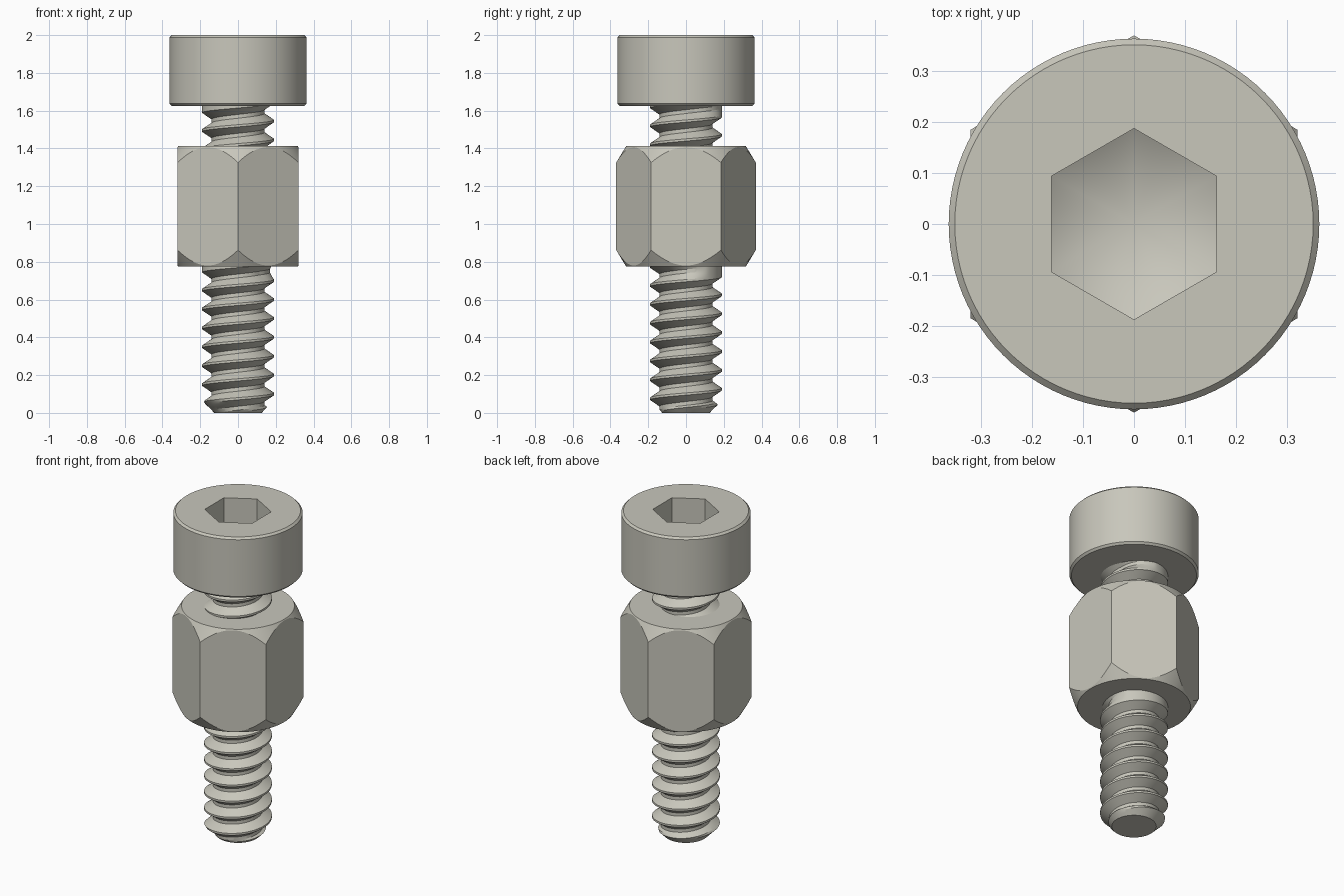
import bpy, bmesh, math

if "Cube" in bpy.data.objects:
    bpy.data.objects.remove(bpy.data.objects["Cube"])

# One plain metal material
metal = bpy.data.materials.new("warm grey metal")
metal.use_nodes = True
colour = (0.58, 0.57, 0.50, 1)
metal.diffuse_color = colour
metal.node_tree.nodes["Principled BSDF"].inputs["Base Color"].default_value = colour

STEPS = 96
PITCH = 0.1
SHANK_R = 0.19
ROOT_DEPTH = 0.05


def clamp(v, lo=0.0, hi=1.0):
    return max(lo, min(hi, v))


def hex_radius(flat, t):
    """Distance to a hexagon's edge at angle t, with flats facing +x and -x."""
    a = (t + math.pi / 6) % (math.pi / 3) - math.pi / 6
    return flat / math.cos(a)


def sweep(name, profile):
    """Sweep profile(t) -> [(radius, z), ...] around the z axis."""
    bm = bmesh.new()
    cols = []
    for i in range(STEPS + 1):
        t = 2 * math.pi * i / STEPS
        cols.append([bm.verts.new((r * math.cos(t), r * math.sin(t), z))
                     for r, z in profile(t)])
    for a, b in zip(cols, cols[1:]):
        for k in range(len(a) - 1):
            bm.faces.new((a[k], b[k], b[k + 1], a[k + 1]))
    bmesh.ops.remove_doubles(bm, verts=bm.verts, dist=1e-5)
    bmesh.ops.recalc_face_normals(bm, faces=bm.faces)
    mesh = bpy.data.meshes.new(name)
    bm.to_mesh(mesh)
    bm.free()
    mesh.materials.append(metal)
    ob = bpy.data.objects.new(name, mesh)
    bpy.context.collection.objects.link(ob)
    bpy.ops.object.select_all(action='DESELECT')
    ob.select_set(True)
    bpy.context.view_layer.objects.active = ob
    bpy.ops.object.shade_smooth_by_angle(angle=math.radians(20))
    return ob


# Cap head: chamfered cylinder with a hexagonal socket ending in a drill cone
def head_profile(t):
    h = hex_radius(0.162, t)
    return [(0, 1.70), (h, 1.70 + h * 0.577), (h, 2.0), (0.351, 2.0),
            (0.363, 1.988), (0.363, 1.637), (0.351, 1.625), (0, 1.625)]


# Hexagonal standoff body: corners trimmed by a cone at both ends
def body_profile(t):
    h = hex_radius(0.32, t)
    cut = (h - 0.317) * 1.65
    return [(0, 1.412), (0.317, 1.412), (h, 1.412 - cut),
            (h, 0.775 + cut), (0.317, 0.775), (0, 0.775)]


# Right-handed thread: helical groove that fades out into a plain shank
def thread_profile(z0, z1, groove_z, fade_z, tip_r):
    phases = (-0.44, -0.33, -0.21, -0.1, 0.1, 0.21, 0.33, 0.44)
    first = math.floor((z0 - groove_z) / PITCH) - 2
    last = math.ceil((z1 - groove_z) / PITCH) + 2

    def profile(t):
        pts = [(0, z0)]
        for j in range(first, last + 1):
            centre = groove_z + PITCH * (j + t / (2 * math.pi))
            fade = clamp((fade_z - centre) / 0.02)
            for p in phases:
                z = centre + p * PITCH
                depth = ROOT_DEPTH * fade * clamp((0.44 - abs(p)) / 0.34)
                if z <= z0:
                    pts.append((tip_r, z0))
                elif z >= z1:
                    pts.append((SHANK_R, z1))
                else:
                    pts.append((min(SHANK_R - depth, tip_r + z - z0), z))
        pts.append((0, z1))
        return pts
    return profile


sweep("cap_head", head_profile)
sweep("screw_thread", thread_profile(1.30, 1.64, 1.595, 1.62, 0.14))
sweep("standoff_body", body_profile)
sweep("stud_thread", thread_profile(0.0, 0.82, 0.75, 0.76, 0.125))
